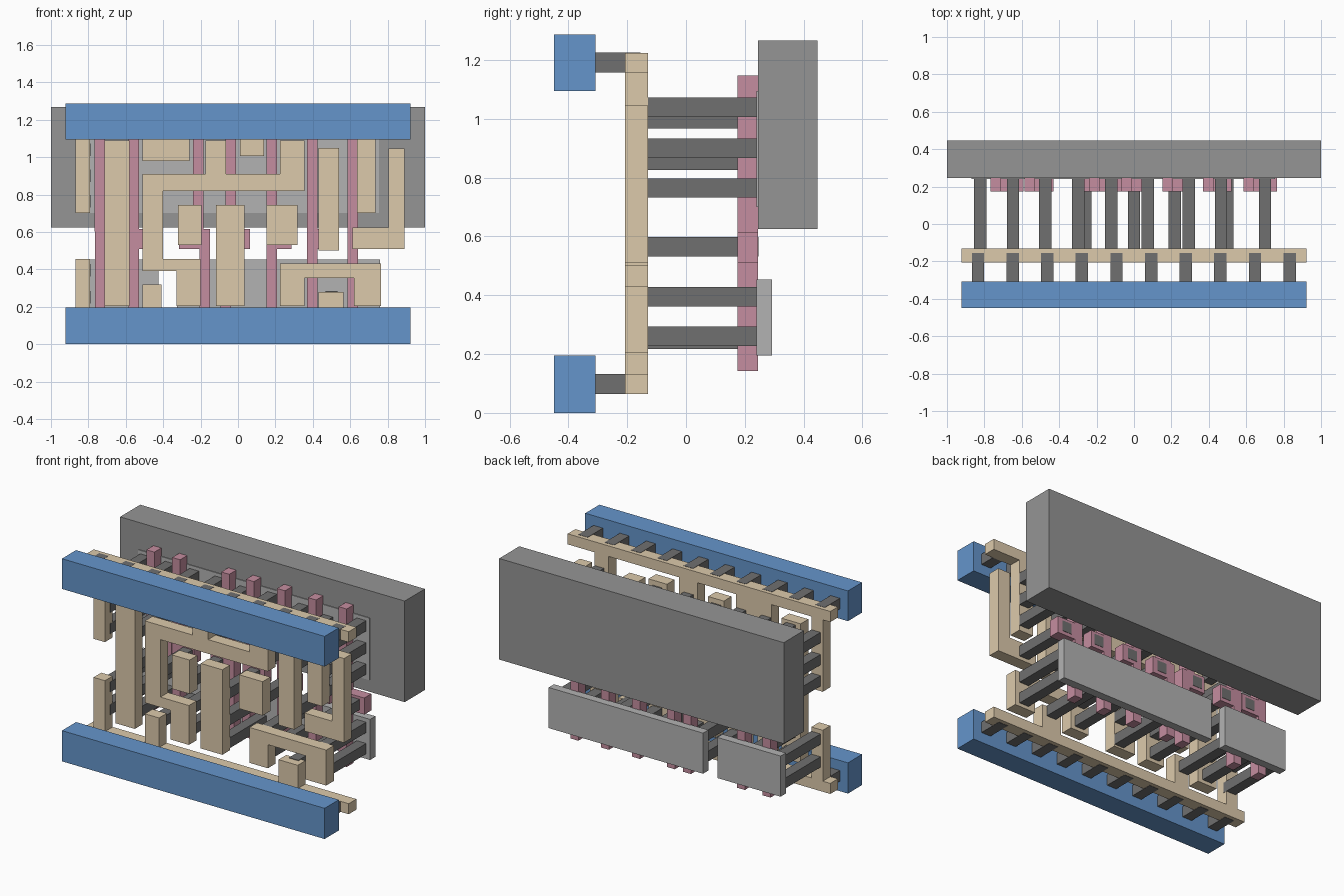
import bpy, bmesh


def material(name, rgb):
    m = bpy.data.materials.new(name)
    m.diffuse_color = (*rgb, 1)
    return m


BLUE = material("blue", (0.13, 0.30, 0.60))
TAN = material("tan", (0.72, 0.59, 0.41))
PINK = material("pink", (0.56, 0.27, 0.35))
DARK = material("dark_grey", (0.16, 0.16, 0.16))
MID = material("mid_grey", (0.30, 0.30, 0.30))
LIGHT = material("light_grey", (0.45, 0.45, 0.45))


def plate(name, outline, y0, y1, mat):
    """Extrude an x-z outline from y0 to y1."""
    bm = bmesh.new()
    face = bm.faces.new([bm.verts.new((x, y0, z)) for x, z in outline])
    new = bmesh.ops.extrude_face_region(bm, geom=[face])["geom"]
    verts = [v for v in new if isinstance(v, bmesh.types.BMVert)]
    bmesh.ops.translate(bm, vec=(0, y1 - y0, 0), verts=verts)
    bmesh.ops.recalc_face_normals(bm, faces=bm.faces)
    me = bpy.data.meshes.new(name)
    bm.to_mesh(me)
    bm.free()
    me.materials.append(mat)
    ob = bpy.data.objects.new(name, me)
    bpy.context.collection.objects.link(ob)
    return ob


def rect(x0, x1, z0, z1):
    return [(x0, z0), (x1, z0), (x1, z1), (x0, z1)]


def box(name, x0, x1, y0, y1, z0, z1, mat):
    return plate(name, rect(x0, x1, z0, z1), y0, y1, mat)


# Well slab and the thin active slabs
box("well_slab", -1, 1, 0.245, 0.447, 0.625, 1.267, MID)
box("upper_active", -0.87, 0.755, 0.24, 0.293, 0.70, 1.095, LIGHT)
box("lower_active_small", -0.87, -0.425, 0.24, 0.293, 0.195, 0.453, LIGHT)
box("lower_active_large", -0.325, 0.76, 0.24, 0.293, 0.195, 0.453, LIGHT)

# Front power rails
box("lower_front_rail", -0.923, 0.923, -0.449, -0.307, 0, 0.195, BLUE)
box("upper_front_rail", -0.923, 0.923, -0.449, -0.307, 1.095, 1.287, BLUE)

# Gate strips: upper centre, lower centre, pad left, pad right
gates = [(-0.738, -0.738, -0.765, -0.59), (-0.557, -0.557, -0.585, -0.43),
         (-0.212, -0.178, -0.315, -0.15), (-0.038, -0.065, -0.092, 0.065),
         (0.18, 0.18, 0.152, 0.285), (0.398, 0.398, 0.37, 0.52),
         (0.613, 0.613, 0.585, 0.765)]
W, P0, P1 = 0.028, 0.51, 0.615
for i, (u, l, a, b) in enumerate(gates):
    raw = [(l - W, 0.143), (l + W, 0.143), (l + W, P0), (b, P0), (b, P1),
           (u + W, P1), (u + W, 1.147), (u - W, 1.147), (u - W, P1),
           (a, P1), (a, P0), (l - W, P0)]
    outline = []
    for p in raw:                      # drop corners that fall together
        if not any(abs(p[0] - q[0]) + abs(p[1] - q[1]) < 0.002 for q in outline):
            outline.append(p)
    plate(f"gate_strip_{i}", outline, 0.175, 0.245, PINK)


# Metal combs: a thin rail with tabs pointing inwards
def comb(name, base, inner, tabs):
    outline = [(-0.923, base), (-0.923, inner)]
    for x0, x1, tip in tabs:
        outline += [(x0, inner), (x0, tip), (x1, tip), (x1, inner)]
    outline += [(0.923, inner), (0.923, base)]
    return plate(name, outline, -0.207, -0.13, TAN)


comb("upper_comb", 1.224, 1.157, [(-0.87, -0.79, 0.70), (-0.51, -0.26, 0.98),
                                  (0.01, 0.14, 1.005), (0.635, 0.735, 0.70)])
comb("lower_comb", 0.065, 0.132, [(-0.87, -0.79, 0.455), (-0.51, -0.41, 0.32),
                                  (0.43, 0.565, 0.28)])

# Metal traces between the combs
traces = {
    "left_bar": rect(-0.715, -0.58, 0.205, 1.09),
    "centre_bar": rect(-0.117, 0.035, 0.205, 0.745),
    "left_stub": rect(-0.32, -0.195, 0.53, 0.745),
    "right_stub": rect(0.152, 0.318, 0.53, 0.745),
    "right_bar": rect(0.43, 0.54, 0.50, 1.05),
    "corner_trace": [(0.612, 0.51), (0.89, 0.51), (0.89, 1.045), (0.805, 1.045),
                     (0.805, 0.625), (0.612, 0.625)],
    "arch_trace": [(0.225, 0.205), (0.355, 0.205), (0.355, 0.355), (0.62, 0.355),
                   (0.62, 0.205), (0.765, 0.205), (0.765, 0.43), (0.225, 0.43)],
    "winding_trace": [(-0.33, 0.205), (-0.20, 0.205), (-0.20, 0.455), (-0.40, 0.455),
                      (-0.40, 0.82), (0.355, 0.82), (0.355, 1.09), (0.225, 1.09),
                      (0.225, 0.91), (-0.065, 0.91), (-0.065, 1.09), (-0.175, 1.09),
                      (-0.175, 0.91), (-0.51, 0.91), (-0.51, 0.39), (-0.33, 0.39)],
}
for name, outline in traces.items():
    plate(name, outline, -0.207, -0.13, TAN)

# Contact pins from metal back to the gates and active slabs
pins = {
    -0.822: [0.25, 0.395, 0.765, 0.90, 1.04], -0.647: [0.26, 0.395, 0.565, 0.765, 0.90, 1.04],
    -0.475: [0.25, 0.565, 1.04], -0.298: [1.04], -0.26: [0.26, 0.395, 0.565],
    -0.122: [0.86, 1.025], 0.0: [0.25, 0.395, 0.565], 0.073: [1.04], 0.218: [0.565],
    0.292: [0.26, 0.395, 0.86, 1.025], 0.5: [0.25], 0.465: [0.565, 0.86, 1.0],
    0.70: [0.26, 0.395, 0.565, 0.765, 0.90, 1.04],
}
H = 0.033
for x, heights in pins.items():
    for z in heights:
        box("contact_pin", x - H, x + H, -0.155, 0.247, z - H, z + H, DARK)

# Rail pins joining the front rails to the combs
for i in range(10):
    x = -0.834 + i * 0.1851
    for z in (0.0975, 1.1915):
        box("rail_pin", x - H, x + H, -0.31, -0.155, z - 0.034, z + 0.034, DARK)
